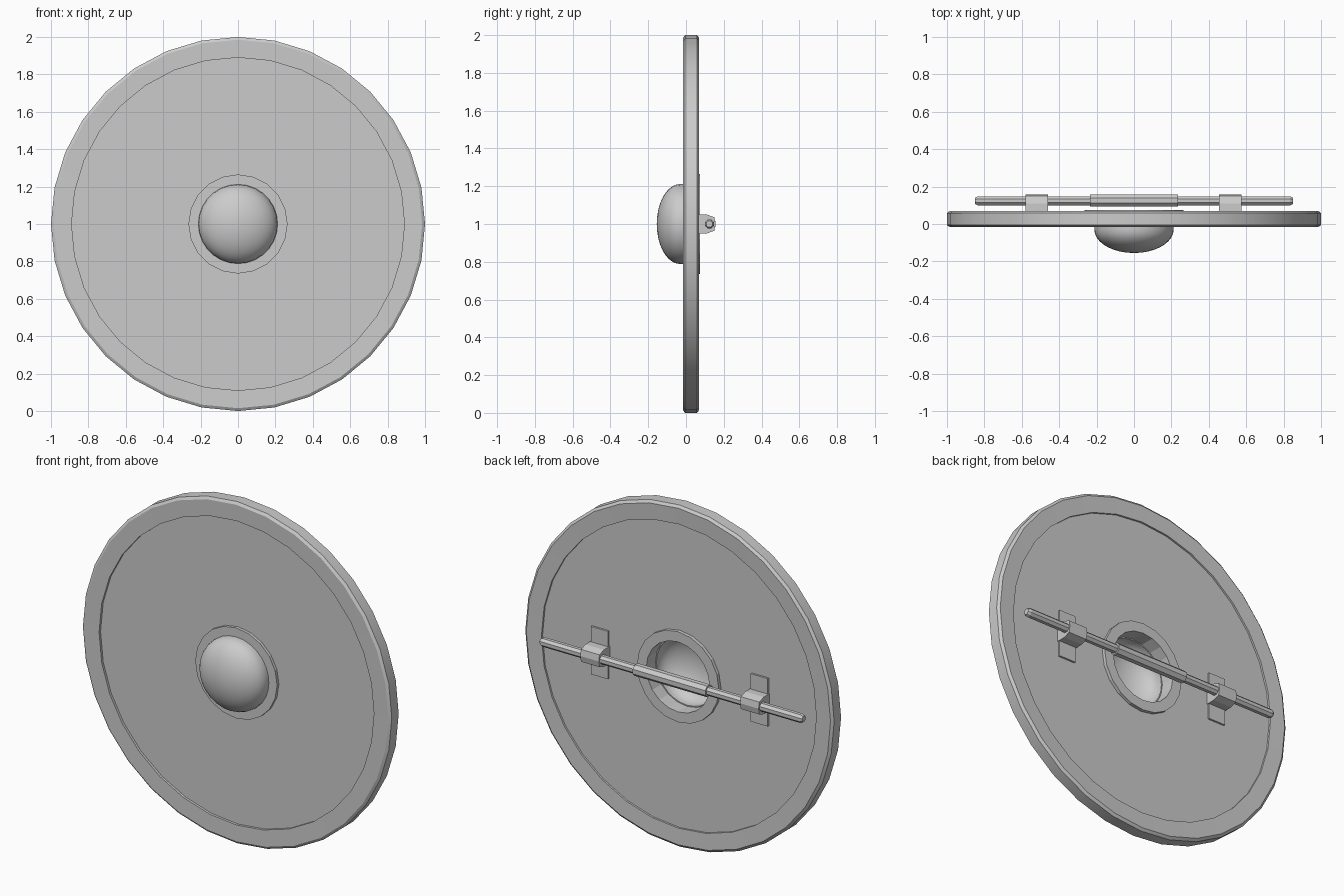
import bpy
import math

if "Cube" in bpy.data.objects:
    bpy.data.objects.remove(bpy.data.objects["Cube"])

grey = bpy.data.materials.new("iron_grey")
grey.diffuse_color = (0.6, 0.6, 0.6, 1)
grey.use_nodes = True
grey.node_tree.nodes["Principled BSDF"].inputs["Base Color"].default_value = grey.diffuse_color
CZ = 1.0  # height of the shield centre


def make(name, verts, faces, angle=None):
    me = bpy.data.meshes.new(name)
    me.from_pydata(verts, [], faces)
    me.materials.append(grey)
    ob = bpy.data.objects.new(name, me)
    bpy.context.collection.objects.link(ob)
    bpy.ops.object.select_all(action='DESELECT')
    ob.select_set(True)
    bpy.context.view_layer.objects.active = ob
    bpy.ops.object.mode_set(mode='EDIT')
    bpy.ops.mesh.select_all(action='SELECT')
    bpy.ops.mesh.remove_doubles(threshold=0.0001)
    bpy.ops.mesh.normals_make_consistent(inside=False)
    bpy.ops.object.mode_set(mode='OBJECT')
    if angle:
        bpy.ops.object.shade_smooth_by_angle(angle=math.radians(angle))
    return ob


def lathe(name, profile, sides, angle=None):
    """Spin a closed (radius, y) profile around the shield's y axis."""
    n = len(profile)
    verts = []
    for i in range(sides):
        a = 2 * math.pi * i / sides
        verts += [(r * math.cos(a), y, CZ + r * math.sin(a)) for r, y in profile]
    faces = []
    for i in range(sides):
        j = (i + 1) % sides
        for k in range(n):
            m = (k + 1) % n
            if profile[k][0] < 1e-6 and profile[m][0] < 1e-6:
                continue
            faces.append((i * n + k, i * n + m, j * n + m, j * n + k))
    return make(name, verts, faces, angle)


def extrude_x(name, outline, x0, x1):
    """Extrude a (y, z) outline along x, with z relative to the centre."""
    n = len(outline)
    verts = [(x, y, CZ + z) for x in (x0, x1) for y, z in outline]
    faces = [tuple(range(n)), tuple(range(n, 2 * n))]
    faces += [(k, (k + 1) % n, n + (k + 1) % n, n + k) for k in range(n)]
    return make(name, verts, faces)


def rod(name, stations, y, sides):
    """Faceted bar along x through (x, radius) stations."""
    verts = [(x, y + r * math.cos(2 * math.pi * (k + 0.5) / sides),
              CZ + r * math.sin(2 * math.pi * (k + 0.5) / sides))
             for x, r in stations for k in range(sides)]
    last = (len(stations) - 1) * sides
    faces = [tuple(range(sides)), tuple(range(last, last + sides))]
    for s in range(len(stations) - 1):
        for k in range(sides):
            a, b = s * sides + k, s * sides + (k + 1) % sides
            faces.append((a, b, b + sides, a + sides))
    return make(name, verts, faces)


# Round board with a central hand hole
lathe("board", [(0.92, 0.0), (0.92, 0.055), (0.22, 0.055), (0.22, 0.0)], 32)

# Raised rim wrapping the board edge
lathe("rim", [(0.89, -0.014), (0.985, -0.016), (1.0, -0.006), (1.0, 0.058),
              (0.985, 0.07), (0.89, 0.066)], 32, 30)

# Flange around the hand hole
lathe("boss_flange", [(0.205, -0.017), (0.265, -0.017), (0.265, 0.075), (0.205, 0.075)], 20)

# Hollow domed boss
steps = 9
def dome(radius, depth):
    return [(radius * math.cos(t), -0.03 - depth * math.sin(t))
            for t in (0.5 * math.pi * i / steps for i in range(steps + 1))]
outer = [(0.212, -0.01)] + dome(0.212, 0.125)
inner = [(0.198, -0.01)] + dome(0.198, 0.112)
lathe("boss_dome", outer + inner[::-1], 28, 40)

# Handle bar with chamfered ends, and a thicker grip
rod("handle_bar", [(-0.85, 0.018), (-0.835, 0.026), (0.835, 0.026), (0.85, 0.018)], 0.124, 8)
rod("grip", [(-0.235, 0.035), (0.235, 0.035)], 0.125, 8)

# Brackets holding the bar, each on a flat mounting plate
bracket = [(0.055, -0.05), (0.11, -0.05), (0.15, -0.036),
           (0.157, 0.0), (0.15, 0.036), (0.11, 0.05), (0.055, 0.05)]
plate = [(0.05, -0.14), (0.066, -0.14), (0.066, 0.14), (0.05, 0.14)]
for side, x in (("left", -0.52), ("right", 0.515)):
    extrude_x(side + "_bracket", bracket, x - 0.06, x + 0.06)
    extrude_x(side + "_bracket_plate", plate, x - 0.055, x + 0.055)
